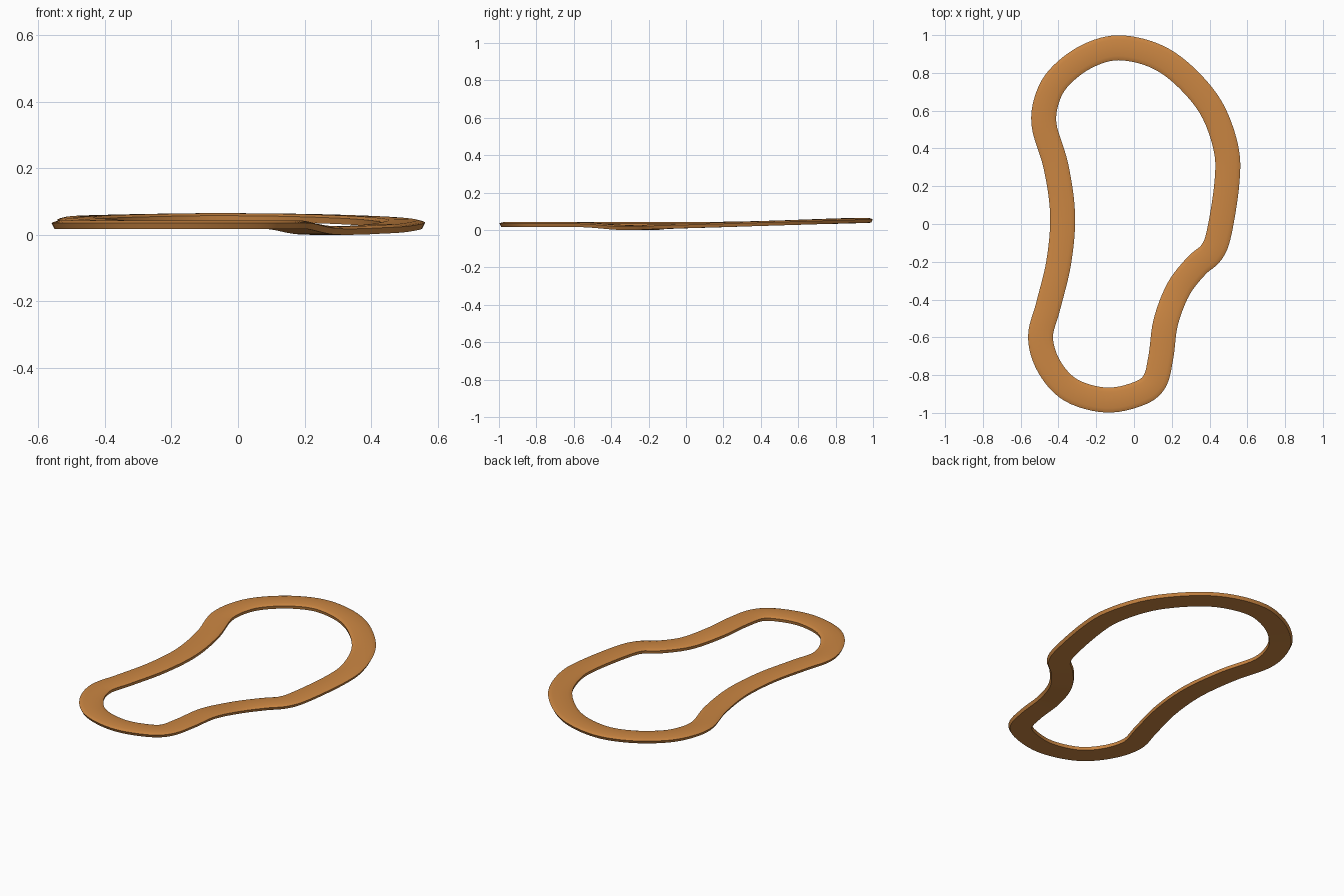
import bpy, bmesh
from mathutils import Vector

if "Cube" in bpy.data.objects:
    bpy.data.objects.remove(bpy.data.objects["Cube"])

# Closed centre path of the band: x, y, underside height (clockwise from the back)
PATH = [
    (-0.085, 0.933, .040), (0.10, 0.895, .039), (0.255, 0.795, .036),
    (0.405, 0.62, .030), (0.485, 0.41, .023), (0.493, 0.23, .017),
    (0.452, -0.04, .009), (0.41, -0.15, .005), (0.33, -0.222, .001),
    (0.235, -0.345, .002), (0.168, -0.52, .015), (0.143, -0.70, .018),
    (0.108, -0.835, .018), (0.02, -0.90, .018), (-0.148, -0.932, .018),
    (-0.333, -0.88, .018), (-0.448, -0.757, .018), (-0.495, -0.60, .018),
    (-0.453, -0.43, .018), (-0.398, -0.20, .018), (-0.378, 0.05, .018),
    (-0.413, 0.305, .021), (-0.477, 0.53, .027), (-0.45, 0.69, .032),
    (-0.372, 0.80, .035), (-0.24, 0.892, .038),
]
# Cross-section: outward offset, height
SECTION = [(-.062, 0), (.057, 0), (.066, .018), (.060, .021),
           (.043, .0255), (-.043, .0255), (-.060, .021), (-.066, .018)]
STEPS = 6


def spline(points, steps):
    """Smooth closed curve through the points, with tangents."""
    pts = [Vector(p) for p in points]
    n, out = len(pts), []
    for i in range(n):
        a, b, c, d = (pts[(i + k) % n] for k in (-1, 0, 1, 2))
        for s in range(steps):
            t = s / steps
            p = 0.5 * (2 * b + (c - a) * t + (2 * a - 5 * b + 4 * c - d) * t**2
                       + (3 * b - a - 3 * c + d) * t**3)
            v = 0.5 * ((c - a) + 2 * (2 * a - 5 * b + 4 * c - d) * t
                       + 3 * (3 * b - a - 3 * c + d) * t**2)
            out.append((p, v))
    return out


# Band swept along the path
bm = bmesh.new()
rings = []
for p, v in spline(PATH, STEPS):
    outward = Vector((-v.y, v.x, 0)).normalized()
    rings.append([bm.verts.new(p + outward * u + Vector((0, 0, h)))
                  for u, h in SECTION])
m = len(SECTION)
for i, ring in enumerate(rings):
    nxt = rings[(i + 1) % len(rings)]
    for j in range(m):
        k = (j + 1) % m
        bm.faces.new((ring[j], ring[k], nxt[k], nxt[j]))
bmesh.ops.recalc_face_normals(bm, faces=bm.faces)

# Stand on the ground
low = min(v.co.z for v in bm.verts)
bmesh.ops.translate(bm, verts=bm.verts, vec=(0, 0, -low))

mesh = bpy.data.meshes.new("curved_band")
bm.to_mesh(mesh)
bm.free()
band = bpy.data.objects.new("curved_band", mesh)
bpy.context.collection.objects.link(band)

mat = bpy.data.materials.new("warm_orange_brown")
mat.diffuse_color = (0.60, 0.24, 0.055, 1)
mat.use_nodes = True
mat.node_tree.nodes["Principled BSDF"].inputs["Base Color"].default_value = mat.diffuse_color
mesh.materials.append(mat)

bpy.context.view_layer.objects.active = band
band.select_set(True)
bpy.ops.object.shade_smooth_by_angle(angle=0.6)
